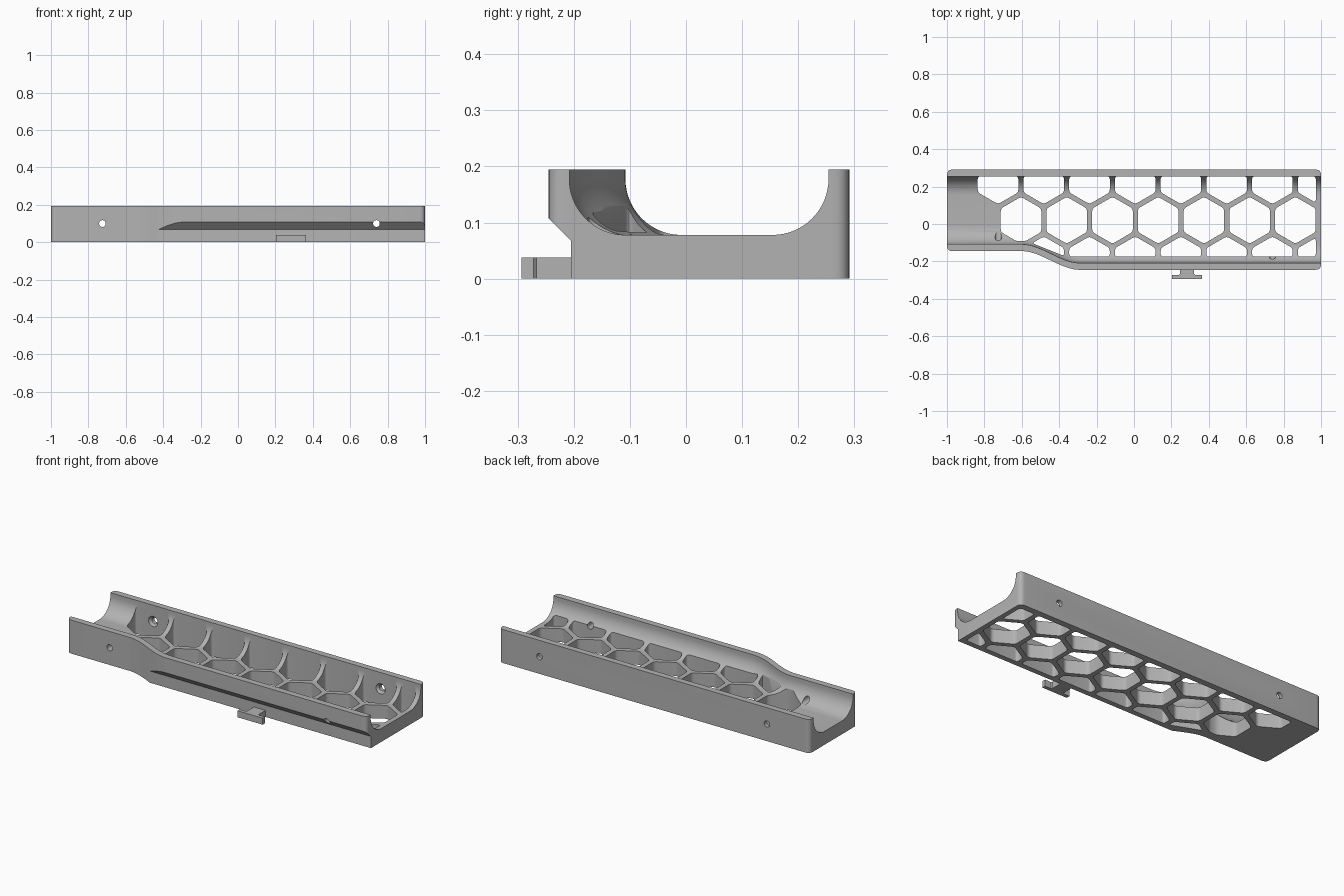
import bpy
import bmesh
from math import cos, sin, pi, sqrt
from mathutils import Vector

if "Cube" in bpy.data.objects:
    bpy.data.objects.remove(bpy.data.objects["Cube"], do_unlink=True)

grey = bpy.data.materials.new("grey plastic")
grey.use_nodes = True
COLOUR = (0.45, 0.45, 0.45, 1)
grey.diffuse_color = COLOUR
grey.node_tree.nodes["Principled BSDF"].inputs["Base Color"].default_value = COLOUR

HEIGHT, FLOOR, BACK, WALL = 0.195, 0.078, 0.291, 0.037
PITCH = 0.2445          # spacing of the honeycomb cells


def loft(bm, rings):
    """Closed solid through a list of equal-sized rings of points."""
    loops = [[bm.verts.new(p) for p in ring] for ring in rings]
    n = len(loops[0])
    for a, b in zip(loops, loops[1:]):
        for i in range(n):
            j = (i + 1) % n
            bm.faces.new((a[i], a[j], b[j], b[i]))
    bm.faces.new(loops[0][::-1])
    bm.faces.new(loops[-1])


def prism(bm, outline, z0, z1):
    loft(bm, [[(p[0], p[1], z) for p in outline] for z in (z0, z1)])


def make_object(name, bm):
    bmesh.ops.recalc_face_normals(bm, faces=bm.faces)
    mesh = bpy.data.meshes.new(name)
    bm.to_mesh(mesh)
    bm.free()
    mesh.materials.append(grey)
    obj = bpy.data.objects.new(name, mesh)
    bpy.context.collection.objects.link(obj)
    return obj


def select(obj):
    bpy.ops.object.select_all(action="DESELECT")
    obj.select_set(True)
    bpy.context.view_layer.objects.active = obj


def cut(target, bm):
    cutter = make_object("cutter", bm)
    cutter.hide_render = True
    mod = target.modifiers.new("cut", "BOOLEAN")
    mod.operation, mod.solver, mod.object = "DIFFERENCE", "EXACT", cutter
    select(target)
    bpy.ops.object.modifier_apply(modifier=mod.name)
    bpy.data.objects.remove(cutter, do_unlink=True)


def rounded(poly, r, steps=4):
    """Round the sharp corners of a 2D outline."""
    pts = [Vector(p) for p in poly]
    out = []
    for i, p in enumerate(pts):
        a, b = pts[i - 1] - p, pts[(i + 1) % len(pts)] - p
        if (-a).angle(b) < 0.5:
            out.append(p)
            continue
        start = p + a.normalized() * min(r, a.length * 0.45)
        end = p + b.normalized() * min(r, b.length * 0.45)
        for k in range(steps + 1):
            t = k / steps
            out.append(start * (1 - t) ** 2 + p * 2 * t * (1 - t) + end * t * t)
    return out


def clip(poly, point, normal):
    """Keep the side of a convex outline that the normal points to."""
    point, normal = Vector(point), Vector(normal)
    out = []
    for i, b in enumerate(poly):
        a = poly[i - 1]
        da, db = (a - point).dot(normal), (b - point).dot(normal)
        if da * db < 0:
            out.append(a.lerp(b, da / (da - db)))
        if db >= 0:
            out.append(b)
    return out


def front_edge(x):
    """Outer front edge, stepping outwards in an S curve."""
    t = min(max((x + 0.60) / 0.31, 0), 1)
    return -0.145 - 0.1 * t * t * (3 - 2 * t)


curve_x = [-0.60 + 0.31 * i / 20 for i in range(21)]

# Body: plan outline with rounded corners
outline = [(-1, BACK), (-1, front_edge(-1))]
outline += [(x, front_edge(x)) for x in curve_x]
outline += [(1, front_edge(1)), (1, BACK)]
bm = bmesh.new()
prism(bm, rounded(outline, 0.03, 6), 0, HEIGHT)
body = make_object("tray_body", bm)

# Trough: U section that follows the front edge
R = 0.1
rings = []
for x in [-1.1] + curve_x + [1.1]:
    yb, yf, zc = BACK - WALL, front_edge(x) + WALL, FLOOR + R
    ring = [(x, yb, 0.3)]
    for k in range(17):
        a = pi / 2 * k / 16
        ring.append((x, yb - R + R * cos(a), zc - R * sin(a)))
    for k in range(17):
        a = pi / 2 * k / 16
        ring.append((x, yf + R - R * sin(a), zc - R * cos(a)))
    ring.append((x, yf, 0.3))
    rings.append(ring)
bm = bmesh.new()
loft(bm, rings)
cut(body, bm)

# Honeycomb openings in three staggered rows
bm = bmesh.new()
cell_r = 0.1085 * 2 / sqrt(3)
for row in (-1, 0, 1):
    first = -0.604 if row == 0 else -0.727
    for col in range(8):
        cx, cy = first + PITCH * col, 0.02 + row * PITCH * sqrt(3) / 2
        if cx > 0.99 or (row == -1 and col == 0):
            continue
        poly = [Vector((cx + cell_r * sin(pi / 3 * k), cy + cell_r * cos(pi / 3 * k)))
                for k in range(6)]
        poly = clip(poly, (0.972, 0), (-1, 0))
        poly = clip(poly, (0, BACK - WALL + 0.001), (0, -1))
        poly = clip(poly, (0, -0.175), (0, 1))
        if row == 0 and col == 0:
            poly = clip(poly, (0, -0.092), (0, 1))
        if row == -1 and col == 1:
            poly = clip(poly, (-0.375, -0.17), (0.4, 1))
        prism(bm, rounded(poly, 0.016), -0.1, 0.4)
cut(body, bm)

# Undercut below the wide part of the front wall
bm = bmesh.new()
section = [(-0.205, -0.1), (-0.205, 0.068), (-0.265, 0.128), (-0.265, -0.1)]
loft(bm, [[(x, y, z) for y, z in section] for x in (-1.1, 1.1)])
cut(body, bm)

# Screw holes through both walls, countersunk inside the back wall
bm = bmesh.new()
hole = [(-0.4, 0.018), (0.242, 0.018), (0.246, 0.03), (0.256, 0.03), (0.268, 0.018), (0.4, 0.018)]
for hx in (-0.725, 0.74):
    loft(bm, [[(hx + r * cos(pi * k / 12), y, 0.1 + r * sin(pi * k / 12))
               for k in range(24)] for y, r in hole])
cut(body, bm)

# T-shaped clip on the front
half = [(0.037, -0.2), (0.037, -0.266), (0.043, -0.272), (0.081, -0.272), (0.081, -0.293)]
tee = [(0.283 + x, y) for x, y in half] + [(0.283 - x, y) for x, y in half[::-1]]
bm = bmesh.new()
prism(bm, tee, 0, 0.038)
front_clip = make_object("front_clip", bm)

for obj in (body, front_clip):
    select(obj)
    bpy.ops.object.shade_smooth_by_angle(angle=pi / 6)
